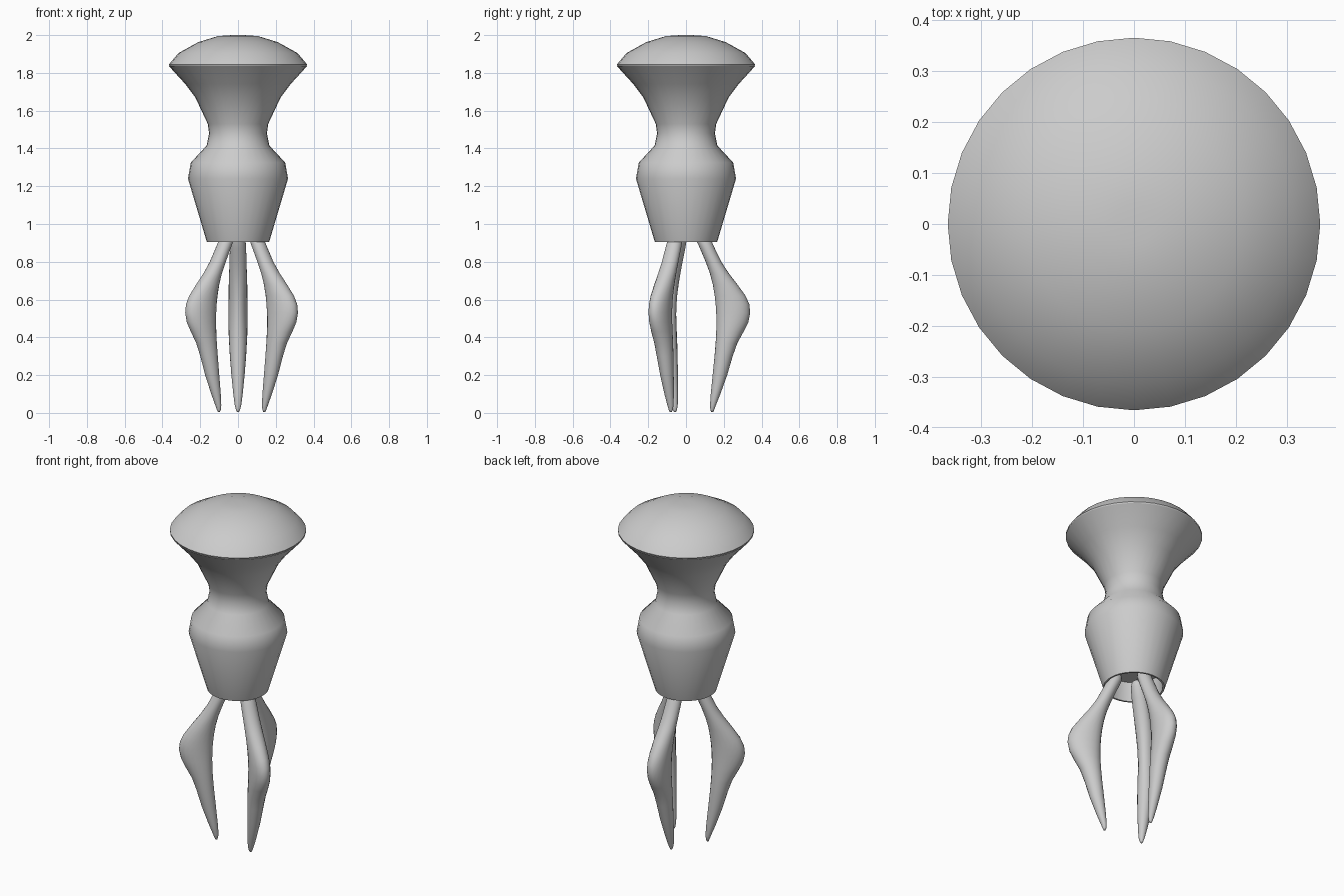
import bpy, bmesh, math
from mathutils import Vector

if "Cube" in bpy.data.objects:
    bpy.data.objects.remove(bpy.data.objects["Cube"])

grey = bpy.data.materials.new("plain grey")
grey.diffuse_color = (0.6, 0.6, 0.6, 1)
grey.use_nodes = True
grey.node_tree.nodes["Principled BSDF"].inputs["Base Color"].default_value = grey.diffuse_color


def rings_to_object(name, rings, angle=35):
    """Skin a list of vertex rings and cap both ends."""
    bm = bmesh.new()
    vr = [[bm.verts.new(p) for p in r] for r in rings]
    for a, b in zip(vr, vr[1:]):
        n = len(a)
        for i in range(n):
            j = (i + 1) % n
            bm.faces.new((a[i], a[j], b[j], b[i]))
    bm.faces.new(vr[0][::-1])
    bm.faces.new(vr[-1])
    bmesh.ops.recalc_face_normals(bm, faces=bm.faces)
    me = bpy.data.meshes.new(name)
    bm.to_mesh(me)
    bm.free()
    me.materials.append(grey)
    ob = bpy.data.objects.new(name, me)
    bpy.context.collection.objects.link(ob)
    bpy.ops.object.select_all(action='DESELECT')
    ob.select_set(True)
    bpy.context.view_layer.objects.active = ob
    bpy.ops.object.shade_smooth_by_angle(angle=math.radians(angle))
    return ob


def lathe(name, profile, n=32, angle=50):
    return rings_to_object(name, [
        [(r * math.cos(2 * math.pi * i / n), r * math.sin(2 * math.pi * i / n), z) for i in range(n)]
        for r, z in profile], angle)


# Flared body with a hollow socket underneath
lathe("body", [
    (0.15, 1.02), (0.155, 0.905), (0.165, 0.905), (0.265, 1.24), (0.25, 1.325),
    (0.166, 1.415), (0.153, 1.48), (0.16, 1.53), (0.226, 1.67), (0.28, 1.742),
    (0.366, 1.836)])

# Domed cap
lathe("cap", [
    (0.362, 1.836), (0.366, 1.845), (0.315, 1.905), (0.21, 1.963),
    (0.105, 1.995), (0.04, 1.9995), (0.01, 2.0)])

# Leg sections: height, inner edge, outer edge, half width
LEG = [
    (0.01, 0.134, 0.144, 0.005), (0.016, 0.129, 0.149, 0.011), (0.04, 0.127, 0.158, 0.017),
    (0.10, 0.131, 0.182, 0.025), (0.20, 0.141, 0.218, 0.035), (0.30, 0.151, 0.247, 0.043),
    (0.37, 0.157, 0.272, 0.047), (0.43, 0.160, 0.305, 0.050), (0.48, 0.161, 0.330, 0.051),
    (0.53, 0.160, 0.340, 0.051), (0.575, 0.157, 0.335, 0.051), (0.62, 0.152, 0.315, 0.050),
    (0.68, 0.142, 0.272, 0.049), (0.74, 0.126, 0.226, 0.047), (0.80, 0.104, 0.187, 0.045),
    (0.87, 0.074, 0.153, 0.043), (0.93, 0.048, 0.126, 0.039), (0.96, 0.044, 0.107, 0.030),
    (0.972, 0.058, 0.088, 0.014)]


def leg(name, degrees, offset):
    a = math.radians(degrees)
    out = Vector((math.cos(a), math.sin(a), 0))
    side = Vector((-math.sin(a), math.cos(a), 0))
    rings = []
    for z, r0, r1, w in LEG:
        c = out * ((r0 + r1) / 2 + offset) + Vector((0, 0, z))
        h = (r1 - r0) / 2
        rings.append([c + out * (h * math.cos(t)) + side * (w * math.sin(t))
                      for t in (2 * math.pi * i / 20 for i in range(20))])
    rings_to_object(name, rings, 80)


# Three bent legs, set at slightly different distances from the axis
leg("back_leg", 90, 0.0)
leg("right_leg", -30, 0.022)
leg("left_leg", 210, -0.022)

# Stand the legs on the ground
for ob in bpy.data.objects:
    if ob.name.endswith("leg"):
        for v in ob.data.vertices:
            if v.co.z < 0.012:
                v.co.z = 0.004
